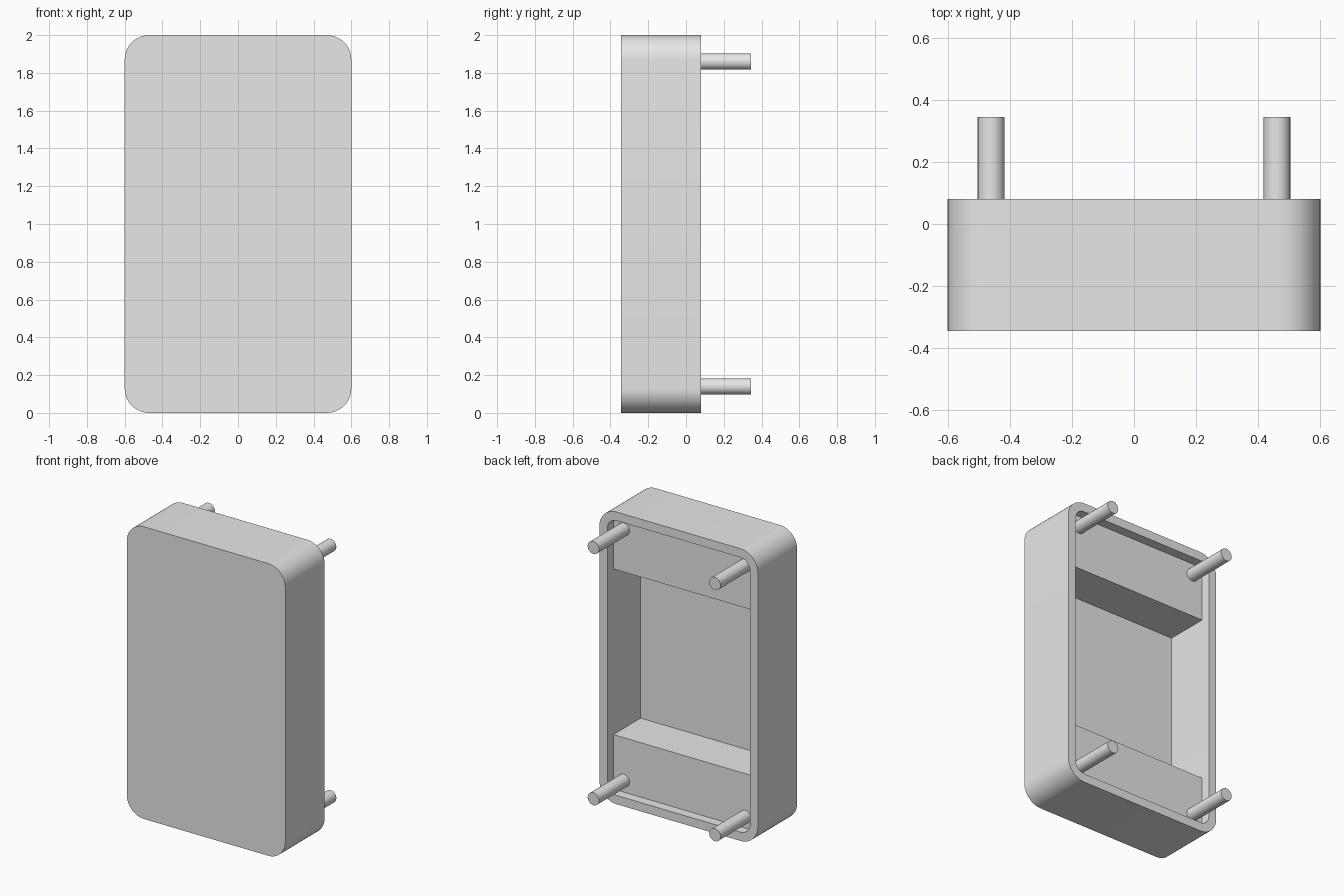
import bpy, bmesh, math
from mathutils import Matrix, Vector

cube = bpy.data.objects.get("Cube")
if cube:
    bpy.data.objects.remove(cube, do_unlink=True)

# Single grey finish
grey = bpy.data.materials.new("light_grey")
grey.use_nodes = True
colour = (0.8, 0.8, 0.8, 1)
grey.diffuse_color = colour
grey.node_tree.nodes["Principled BSDF"].inputs["Base Color"].default_value = colour

WIDTH, HEIGHT, RADIUS, WALL = 1.2, 2.0, 0.13, 0.06
FRONT, FLOOR, LEDGE, BACK, PIN_END = -0.345, -0.28, 0.015, 0.08, 0.345


def finish(bm, name, smooth=False):
    bmesh.ops.recalc_face_normals(bm, faces=bm.faces)
    mesh = bpy.data.meshes.new(name)
    bm.to_mesh(mesh)
    bm.free()
    mesh.materials.append(grey)
    obj = bpy.data.objects.new(name, mesh)
    bpy.context.collection.objects.link(obj)
    if smooth:
        bpy.ops.object.select_all(action="DESELECT")
        obj.select_set(True)
        bpy.context.view_layer.objects.active = obj
        bpy.ops.object.shade_smooth_by_angle(angle=math.radians(30))
    return obj


def rounded_loop(bm, inset, y, steps=12):
    """Rounded rectangle of vertices in the xz plane."""
    r = RADIUS - inset
    cx, cz = WIDTH / 2 - RADIUS, HEIGHT / 2 - RADIUS
    loop = []
    for corner, (sx, sz) in enumerate([(1, 1), (-1, 1), (-1, -1), (1, -1)]):
        for i in range(steps + 1):
            a = (corner + i / steps) * math.pi / 2
            loop.append(bm.verts.new((sx * cx + r * math.cos(a), y,
                                      HEIGHT / 2 + sz * cz + r * math.sin(a))))
    return loop


# Open-backed housing: front, outer wall, rim, inner wall, floor
bm = bmesh.new()
loops = [rounded_loop(bm, inset, y) for inset, y in
         [(0, FRONT), (0, BACK), (WALL, BACK), (WALL, FLOOR)]]
for a, b in zip(loops, loops[1:]):
    for i in range(len(a)):
        j = (i + 1) % len(a)
        bm.faces.new((a[i], a[j], b[j], b[i]))
bm.faces.new(loops[0])
bm.faces.new(loops[-1])
finish(bm, "housing", smooth=True)

# Mounting blocks inside the top and bottom ends
for name, low, high in [("bottom_block", 0.05, 0.433), ("top_block", 1.567, 1.95)]:
    bm = bmesh.new()
    size = Vector((WIDTH - 2 * WALL + 0.02, LEDGE - FLOOR + 0.02, high - low))
    centre = Vector((0, (LEDGE + FLOOR - 0.02) / 2, (low + high) / 2))
    bmesh.ops.create_cube(bm, size=1, matrix=Matrix.Translation(centre) @ Matrix.Diagonal(size).to_4x4())
    finish(bm, name)

# Round pins standing out of the blocks
for side, x in [("left", 0.46), ("right", -0.46)]:
    for level, z in [("bottom", 0.14), ("top", 1.86)]:
        bm = bmesh.new()
        start = LEDGE - 0.01
        place = Matrix.Translation((x, (start + PIN_END) / 2, z)) @ Matrix.Rotation(math.pi / 2, 4, "X")
        bmesh.ops.create_cone(bm, cap_ends=True, segments=32, radius1=0.043, radius2=0.043,
                              depth=PIN_END - start, matrix=place)
        finish(bm, f"{level}_{side}_pin", smooth=True)
